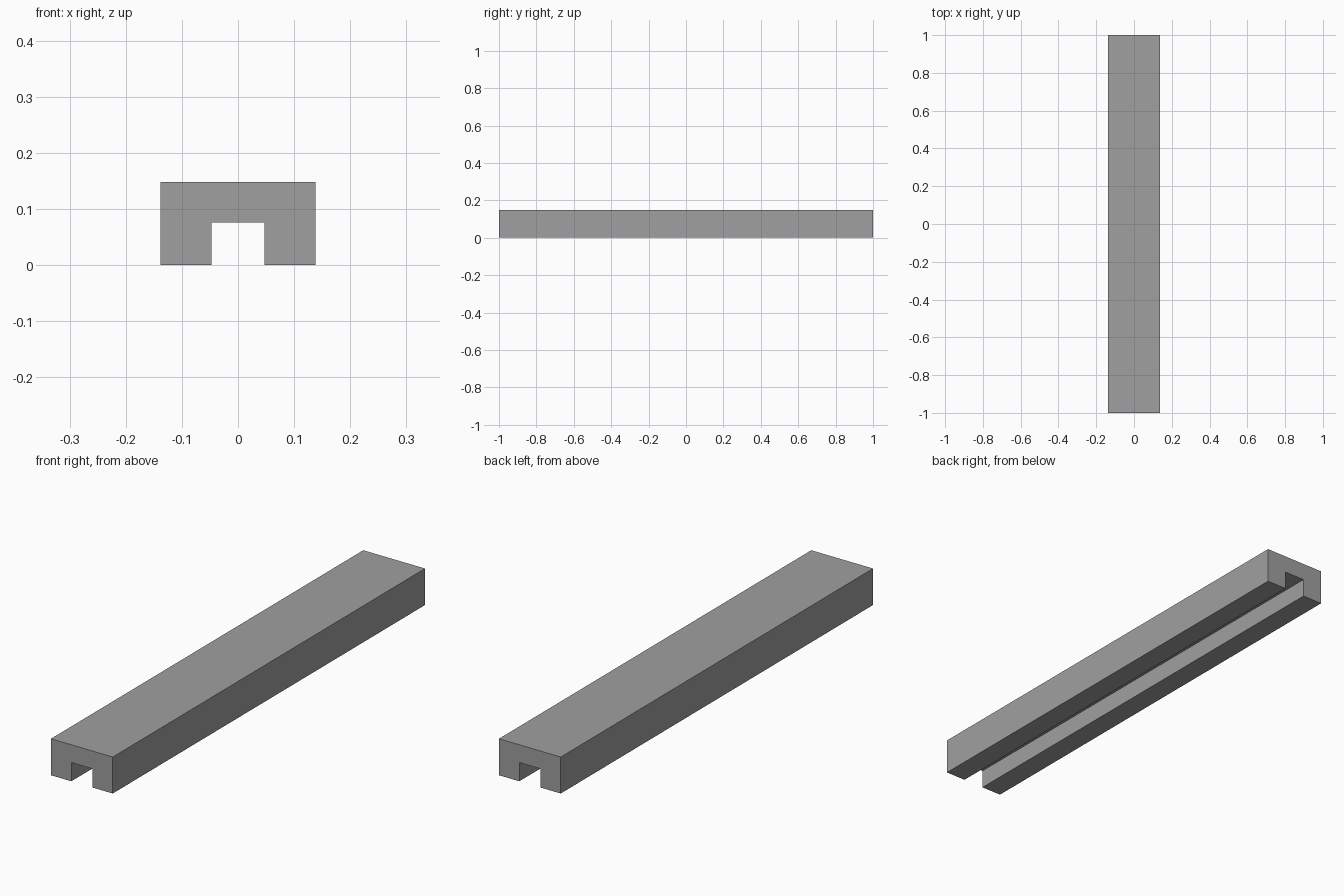
import bpy
import bmesh

if "Cube" in bpy.data.objects:
    bpy.data.objects.remove(bpy.data.objects["Cube"])

LENGTH = 2.0
W, H = 0.1385, 0.148      # outer half width, height
GW, GH = 0.047, 0.076     # groove half width, height

# Single flat grey
grey = bpy.data.materials.new("mid grey")
grey.diffuse_color = (0.35, 0.35, 0.35, 1.0)
grey.use_nodes = True
grey.node_tree.nodes["Principled BSDF"].inputs["Base Color"].default_value = grey.diffuse_color

# Channel cross-section: right half, mirrored to the left
half = [(GW, GH), (GW, 0), (W, 0), (W, H)]
profile = half + [(-x, z) for x, z in reversed(half)]

# Extrude the profile along y
bm = bmesh.new()
face = bm.faces.new([bm.verts.new((x, -LENGTH / 2, z)) for x, z in profile])
ext = bmesh.ops.extrude_face_region(bm, geom=[face], use_keep_orig=True)
moved = [v for v in ext["geom"] if isinstance(v, bmesh.types.BMVert)]
bmesh.ops.translate(bm, verts=moved, vec=(0, LENGTH, 0))
bmesh.ops.recalc_face_normals(bm, faces=bm.faces[:])

mesh = bpy.data.meshes.new("channel_beam")
bm.to_mesh(mesh)
bm.free()
mesh.materials.append(grey)
beam = bpy.data.objects.new("channel_beam", mesh)
bpy.context.collection.objects.link(beam)
